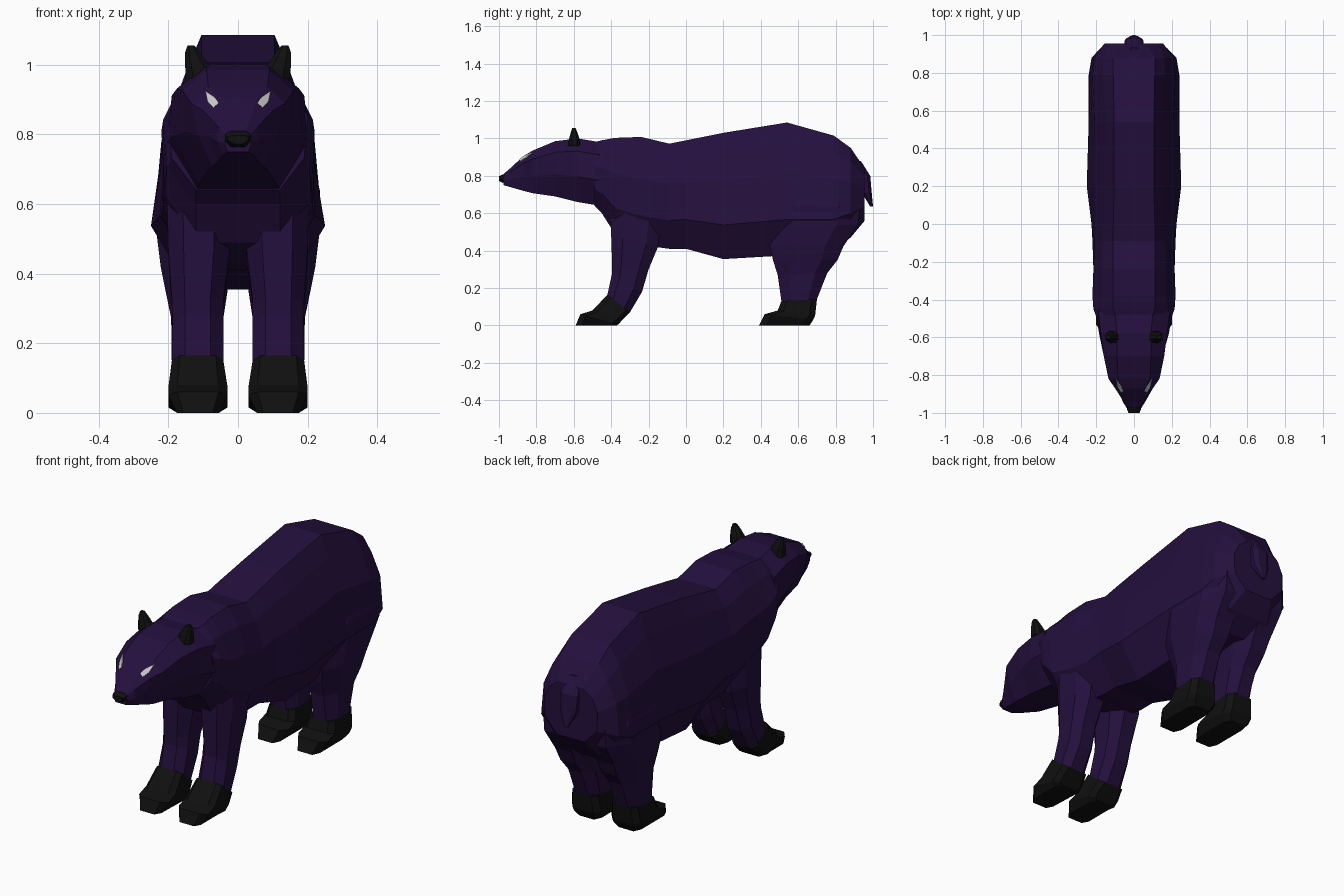
import bpy, bmesh
from mathutils import Vector
from mathutils.bvhtree import BVHTree


def material(name, rgb):
    m = bpy.data.materials.new(name)
    m.diffuse_color = (*rgb, 1)
    return m


FUR = material("dark purple fur", (0.018, 0.005, 0.048))
BLACK = material("black", (0.005, 0.005, 0.005))
WHITE = material("pale grey", (0.6, 0.6, 0.6))


def finish(bm, name, mat, mirror=False):
    bmesh.ops.recalc_face_normals(bm, faces=bm.faces)
    me = bpy.data.meshes.new(name)
    bm.to_mesh(me)
    bm.free()
    me.materials.append(mat)
    ob = bpy.data.objects.new(name, me)
    bpy.context.collection.objects.link(ob)
    if mirror:
        ob.modifiers.new("mirror", 'MIRROR').use_mirror_merge = False
    return ob


def loft(name, rings, mat, mirror=False):
    """Skin a list of equal-length rings and cap both ends."""
    bm = bmesh.new()
    vs = [[bm.verts.new(p) for p in r] for r in rings]
    n = len(vs[0])
    for a, b in zip(vs, vs[1:]):
        for i in range(n):
            j = (i + 1) % n
            bm.faces.new((a[i], a[j], b[j], b[i]))
    bm.faces.new(vs[0])
    bm.faces.new(vs[-1])
    return finish(bm, name, mat, mirror)


def section(y, top, widths, bot, fracs):
    """Symmetric upright cross-section: half widths at height fractions."""
    right = [(w, y, bot + (top - bot) * f) for w, f in zip(widths, fracs)]
    return right + [(-x, yy, z) for x, yy, z in reversed(right)]


def limb_ring(yf, zf, yb, zb, xi, xo, c=0.25):
    """Chamfered rectangle, tilted from a front edge to a back edge."""
    uv = [(c, 0), (1 - c, 0), (1, c), (1, 1 - c),
          (1 - c, 1), (c, 1), (0, 1 - c), (0, c)]
    return [(xi + (xo - xi) * u, yf + (yb - yf) * v, zf + (zb - zf) * v)
            for u, v in uv]


def limb(name, rows, mat, c=0.25):
    return loft(name, [limb_ring(*r, c) for r in rows], mat, True)


# Torso: y, top, half widths from top to bottom, bottom
BODY_F = (1, 0.85, 0.62, 0.27, 0)
loft("body", [section(y, t, w, b, BODY_F) for y, t, w, b in (
    (-0.49, 0.98, (0.10, 0.165, 0.20, 0.19, 0.12), 0.64),
    (-0.45, 0.99, (0.11, 0.17, 0.215, 0.205, 0.12), 0.60),
    (-0.38, 1.003, (0.11, 0.17, 0.22, 0.21, 0.12), 0.49),
    (-0.24, 1.008, (0.11, 0.17, 0.215, 0.215, 0.12), 0.43),
    (-0.09, 0.972, (0.11, 0.165, 0.21, 0.22, 0.12), 0.41),
    (0.0, 0.99, (0.11, 0.16, 0.21, 0.225, 0.12), 0.41),
    (0.2, 1.03, (0.105, 0.155, 0.21, 0.25, 0.14), 0.355),
    (0.54, 1.085, (0.105, 0.15, 0.21, 0.24, 0.13), 0.375),
    (0.79, 1.015, (0.11, 0.165, 0.22, 0.24, 0.13), 0.40),
    (0.88, 0.95, (0.11, 0.16, 0.21, 0.225, 0.12), 0.47),
    (0.955, 0.84, (0.07, 0.125, 0.155, 0.15, 0.08), 0.56))], FUR)

# Head and neck, tapering to the muzzle
HEAD_F = (1, 0.8, 0.4, 0)
head = loft("head", [section(y, t, w, b, HEAD_F) for y, t, w, b in (
    (-0.46, 0.98, (0.10, 0.19, 0.205, 0.12), 0.64),
    (-0.58, 1.0, (0.09, 0.175, 0.185, 0.11), 0.66),
    (-0.70, 0.985, (0.09, 0.16, 0.15, 0.09), 0.69),
    (-0.82, 0.935, (0.085, 0.135, 0.115, 0.075), 0.707),
    (-0.87, 0.905, (0.055, 0.10, 0.085, 0.06), 0.72),
    (-0.94, 0.84, (0.035, 0.055, 0.06, 0.045), 0.74),
    (-0.975, 0.81, (0.02, 0.034, 0.038, 0.03), 0.75))], FUR)

# Nose
loft("nose", [section(y, t, w, b, HEAD_F) for y, t, w, b in (
    (-0.955, 0.81, (0.025, 0.038, 0.038, 0.02), 0.765),
    (-0.98, 0.808, (0.025, 0.037, 0.037, 0.02), 0.763),
    (-1.0, 0.797, (0.018, 0.03, 0.028, 0.012), 0.772))], BLACK)

# Eyes: thin slanted plates laid on the face
bpy.context.view_layer.update()
bvh = BVHTree.FromObject(head, bpy.context.evaluated_depsgraph_get())
bm = bmesh.new()
eye = []
for x, z in ((0.094, 0.925), (0.066, 0.906), (0.055, 0.89),
             (0.071, 0.876), (0.088, 0.895)):
    hit = bvh.ray_cast(Vector((x, -2, z)), Vector((0, 1, 0)))[0]
    y = hit.y if hit else -0.83
    eye.append((x, y - 0.008, z))
bm.faces.new([bm.verts.new(p) for p in eye])
res = bmesh.ops.extrude_face_region(bm, geom=bm.faces[:])
for v in res["geom"]:
    if isinstance(v, bmesh.types.BMVert):
        v.co.y += 0.009
finish(bm, "eyes", WHITE, True)

# Ears
limb("ears", ((-0.63, 0.96, -0.565, 0.96, 0.06, 0.15),
              (-0.625, 1.0, -0.57, 1.0, 0.085, 0.152),
              (-0.615, 1.035, -0.582, 1.035, 0.108, 0.152),
              (-0.608, 1.055, -0.59, 1.055, 0.125, 0.145)), BLACK)

# Front legs and paws; the ankle ring is shared
ankle = (-0.42, 0.165, -0.30, 0.07, 0.042, 0.19)
limb("front_legs", ((-0.40, 0.66, -0.12, 0.66, 0.02, 0.205),
                    (-0.40, 0.48, -0.15, 0.42, 0.025, 0.20),
                    (-0.395, 0.33, -0.20, 0.30, 0.042, 0.19),
                    (-0.395, 0.28, -0.235, 0.18, 0.042, 0.188),
                    ankle), FUR)
limb("front_paws", (ankle,
                    (-0.50, 0.08, -0.335, 0.035, 0.03, 0.20),
                    (-0.565, 0.06, -0.36, 0.008, 0.03, 0.20),
                    (-0.59, 0.0, -0.37, 0.0, 0.055, 0.175)), BLACK, 0.15)

# Hind legs with thighs, and paws
ankle = (0.51, 0.13, 0.70, 0.14, 0.042, 0.19)
limb("hind_legs", ((0.50, 0.78, 0.86, 0.78, 0.02, 0.20),
                   (0.46, 0.64, 0.93, 0.64, 0.01, 0.235),
                   (0.45, 0.52, 0.92, 0.54, 0.01, 0.235),
                   (0.45, 0.42, 0.84, 0.42, 0.02, 0.222),
                   (0.465, 0.35, 0.81, 0.35, 0.03, 0.208),
                   (0.49, 0.27, 0.755, 0.28, 0.042, 0.192),
                   ankle), FUR)
limb("hind_paws", (ankle,
                   (0.49, 0.08, 0.69, 0.05, 0.03, 0.20),
                   (0.42, 0.06, 0.68, 0.03, 0.03, 0.20),
                   (0.39, 0.0, 0.66, 0.0, 0.055, 0.175)), BLACK, 0.15)

# Tail
loft("tail", [limb_ring(yf, z, yb, z, -w, w) for z, yf, yb, w in (
    (0.88, 0.88, 0.935, 0.03), (0.80, 0.92, 0.985, 0.05),
    (0.71, 0.94, 0.993, 0.045), (0.635, 0.985, 1.0, 0.01))], FUR)
